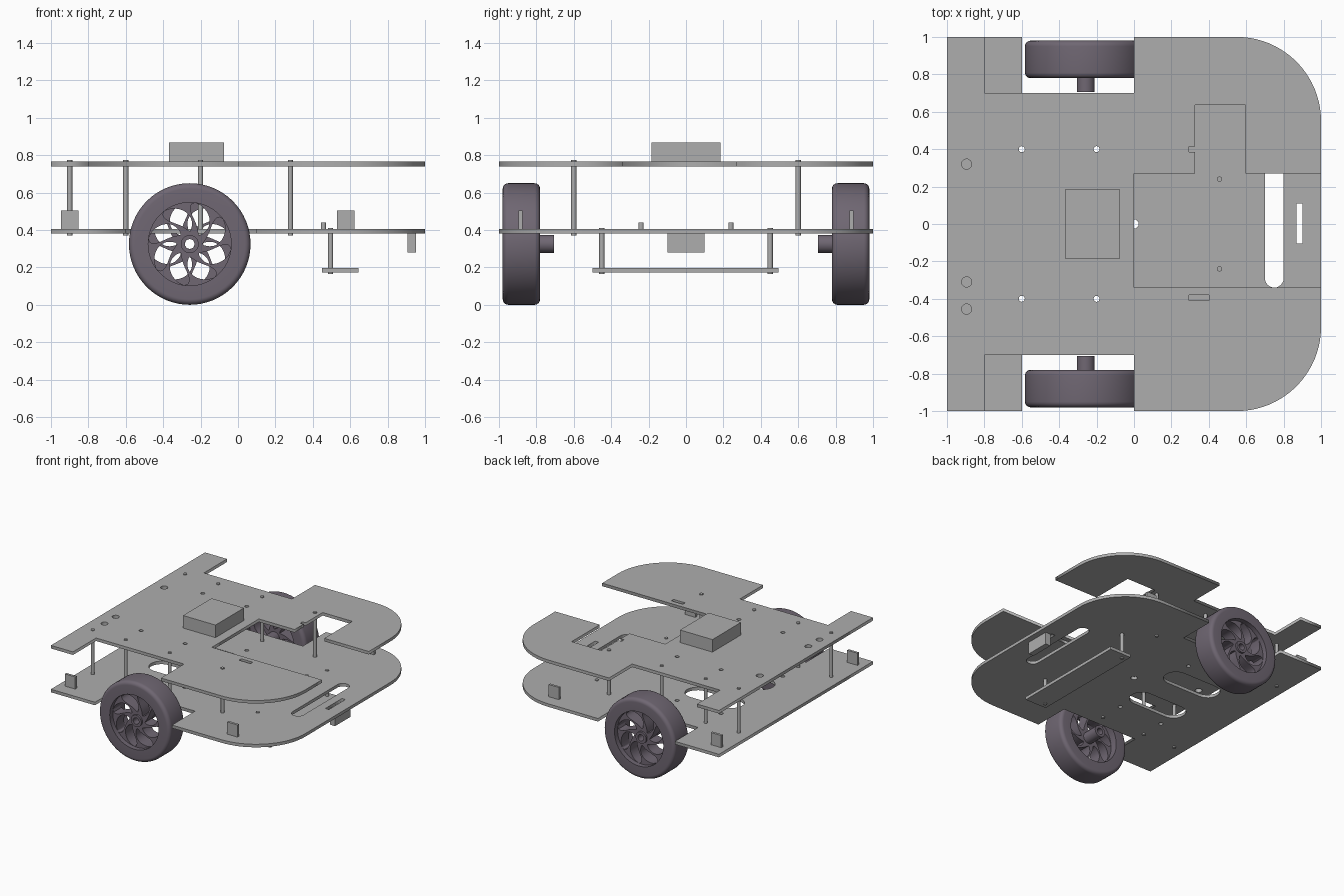
import bpy, bmesh, math
from mathutils import Matrix, Vector

if "Cube" in bpy.data.objects:
    bpy.data.objects.remove(bpy.data.objects["Cube"], do_unlink=True)


def material(name, rgb):
    m = bpy.data.materials.new(name)
    m.use_nodes = True
    m.diffuse_color = (*rgb, 1)
    m.node_tree.nodes["Principled BSDF"].inputs["Base Color"].default_value = (*rgb, 1)
    return m


GREY = material("plate grey", (0.42, 0.42, 0.42))
RUBBER = material("dark purple grey", (0.16, 0.135, 0.17))


def add_mesh(name, bm, mat, smooth=False):
    bmesh.ops.recalc_face_normals(bm, faces=bm.faces[:])
    me = bpy.data.meshes.new(name)
    bm.to_mesh(me)
    bm.free()
    me.materials.clear()
    me.materials.append(mat)
    ob = bpy.data.objects.new(name, me)
    bpy.context.collection.objects.link(ob)
    if smooth:
        bpy.ops.object.select_all(action='DESELECT')
        ob.select_set(True)
        bpy.context.view_layer.objects.active = ob
        bpy.ops.object.shade_smooth_by_angle(angle=math.radians(35))
    return ob


def box(name, x0, x1, y0, y1, z0, z1):
    bm = bmesh.new()
    bmesh.ops.create_cube(bm, size=1)
    bmesh.ops.scale(bm, vec=(x1 - x0, y1 - y0, z1 - z0), verts=bm.verts)
    bmesh.ops.translate(bm, vec=((x0 + x1) / 2, (y0 + y1) / 2, (z0 + z1) / 2), verts=bm.verts)
    return add_mesh(name, bm, GREY)


def post(name, x, y, z0, z1, r=0.014):
    bm = bmesh.new()
    bmesh.ops.create_cone(bm, cap_ends=True, segments=20, radius1=r, radius2=r, depth=z1 - z0)
    bmesh.ops.translate(bm, vec=(x, y, (z0 + z1) / 2), verts=bm.verts)
    return add_mesh(name, bm, GREY, True)


def arc(cx, cy, r, a0, a1, n=20):
    return [(cx + r * math.cos(math.radians(a0 + (a1 - a0) * i / n)),
             cy + r * math.sin(math.radians(a0 + (a1 - a0) * i / n))) for i in range(n + 1)]


def circle(cx, cy, r, n=24):
    return arc(cx, cy, r, 0, 360, n)[:-1]


def slot(x0, x1, y0, y1):
    """Stadium outline, rounded on its short sides."""
    cx, cy = (x0 + x1) / 2, (y0 + y1) / 2
    if x1 - x0 > y1 - y0:
        r = (y1 - y0) / 2
        return arc(x1 - r, cy, r, -90, 90, 12) + arc(x0 + r, cy, r, 90, 270, 12)
    r = (x1 - x0) / 2
    return arc(cx, y1 - r, r, 0, 180, 12) + arc(cx, y0 + r, r, 180, 360, 12)


def rect(x0, x1, y0, y1):
    return [(x0, y0), (x1, y0), (x1, y1), (x0, y1)]


def sheet(name, loops, z0, z1, mat, smooth=False):
    """Flat sheet: first loop is the outline, the others are holes."""
    cu = bpy.data.curves.new(name + "_profile", 'CURVE')
    cu.dimensions = '2D'
    cu.fill_mode = 'BOTH'
    cu.extrude = (z1 - z0) / 2
    for pts in loops:
        sp = cu.splines.new('POLY')
        sp.points.add(len(pts) - 1)
        for p, (x, y) in zip(sp.points, pts):
            p.co = (x, y, 0, 1)
        sp.use_cyclic_u = True
    tmp = bpy.data.objects.new(name + "_profile", cu)
    bpy.context.collection.objects.link(tmp)
    dg = bpy.context.evaluated_depsgraph_get()
    me = bpy.data.meshes.new_from_object(tmp.evaluated_get(dg))
    bm = bmesh.new()
    bm.from_mesh(me)
    bpy.data.objects.remove(tmp, do_unlink=True)
    bpy.data.meshes.remove(me)
    bmesh.ops.remove_doubles(bm, verts=bm.verts[:], dist=1e-5)
    bmesh.ops.translate(bm, vec=(0, 0, (z0 + z1) / 2), verts=bm.verts)
    return add_mesh(name, bm, mat, smooth)


def lathe(name, profile, mat, n=64):
    """Closed (radius, z) profile turned around z."""
    bm = bmesh.new()
    rings = [[bm.verts.new((r * math.cos(2 * math.pi * i / n), r * math.sin(2 * math.pi * i / n), z))
              for r, z in profile] for i in range(n)]
    k = len(profile)
    for i in range(n):
        a, b = rings[i], rings[(i + 1) % n]
        for j in range(k):
            bm.faces.new((a[j], b[j], b[(j + 1) % k], a[(j + 1) % k]))
    return add_mesh(name, bm, mat, True)


# Chassis plates
R = 0.45
right_front = arc(1 - R, -1 + R, R, -90, 0)
right_back = arc(1 - R, 1 - R, R, 0, 90)
pin_holes = [circle(x, y, 0.016) for x in (-0.6, -0.2) for y in (-0.4, 0.4)]

lower = ([(-1, -1), (-0.6, -1), (-0.6, -0.7), (0.1, -0.7), (0.1, -1)] + right_front + right_back
         + [(0.1, 1), (0.1, 0.7), (-0.6, 0.7), (-0.6, 1), (-1, 1)])
sheet("lower_plate", [lower, circle(0, 0, 0.025), slot(0.7, 0.8, -0.34, 0.34),
                      rect(0.868, 0.9, -0.105, 0.11),
                      slot(-0.65, -0.15, -0.295, -0.105), slot(-0.65, -0.15, 0.105, 0.295)]
      + pin_holes, 0.38, 0.405, GREY)

upper = ([(-1, -1), (-0.8, -1), (-0.8, -0.7), (0, -0.7), (0, -1)] + right_front
         + [(1, -0.34), (0, -0.34), (0, 0.27), (0.325, 0.27), (0.325, 0.385), (0.295, 0.385),
            (0.295, 0.415), (0.325, 0.415), (0.325, 0.635), (0.595, 0.635), (0.595, 0.27), (1, 0.27)]
         + right_back + [(0, 1), (0, 0.7), (-0.8, 0.7), (-0.8, 1), (-1, 1)])
sheet("upper_plate", [upper, rect(0.295, 0.4, -0.41, -0.38)]
      + [circle(-0.895, y, 0.027) for y in (0.32, -0.31, -0.455)] + pin_holes, 0.74, 0.765, GREY)

# Standoffs, bracket, pins, sensors
for side, s in (("right", -1), ("left", 1)):
    for i, x in enumerate((-0.9, -0.6, -0.2, 0.28)):
        post(f"standoff_{side}_{i + 1}", x, 0.6 * s, 0.37, 0.773)
    post(f"bracket_post_{side}", 0.495, 0.45 * s, 0.165, 0.411)
    post(f"pin_{side}", 0.457, 0.24 * s, 0.39, 0.44)
    for end, x in (("rear", -0.9), ("nose", 0.575)):
        box(f"side_sensor_{end}_{side}", x - 0.047, x + 0.047, 0.885 * s - 0.01, 0.885 * s + 0.01, 0.4, 0.505)
box("low_bracket", 0.45, 0.645, -0.5, 0.495, 0.173, 0.198)
box("nose_sensor", 0.905, 0.952, -0.1, 0.1, 0.28, 0.385)
box("top_module", -0.37, -0.075, -0.185, 0.185, 0.76, 0.868)

# Wheels: tyre, swirled spoke disc and hollow hub
tyre_profile = [(0.222, -0.1)]
tyre_profile += arc(0.295, -0.07, 0.03, -90, 0, 6) + arc(0.295, 0.07, 0.03, 0, 90, 6)
tyre_profile += [(0.222, 0.1)]


def petal(a0, n=16):
    sides = ([], [])
    for i in range(n + 1):
        t = i / n
        r = 0.068 + 0.155 * t
        h = 0.34 * max(math.sin(math.pi * t), 0) ** 0.6
        for pts, s in zip(sides, (-1, 1)):
            a = a0 + 0.65 * t + s * h
            pts.append((r * math.cos(a), r * math.sin(a)))
    return sides[0] + sides[1][1:-1][::-1]


SPOKES = 8
for side, s in (("right", -1), ("left", 1)):
    parts = [
        lathe(f"tyre_{side}", tyre_profile, RUBBER),
        sheet(f"spokes_{side}", [circle(0, 0, 0.228, 64), circle(0, 0, 0.026)]
              + [petal(2 * math.pi * i / SPOKES) for i in range(SPOKES)], -0.04, 0.06, RUBBER, True),
        lathe(f"hub_{side}", [(0.026, -0.175), (0.048, -0.175), (0.048, 0.075), (0.026, 0.075)], RUBBER, 32),
    ]
    turn = Matrix.Rotation(math.pi if s > 0 else 0, 4, 'Z') @ Matrix.Rotation(math.pi / 2, 4, 'X')
    for ob in parts:
        ob.data.transform(Matrix.Translation(Vector((-0.258, 0.88 * s, 0.325))) @ turn)
